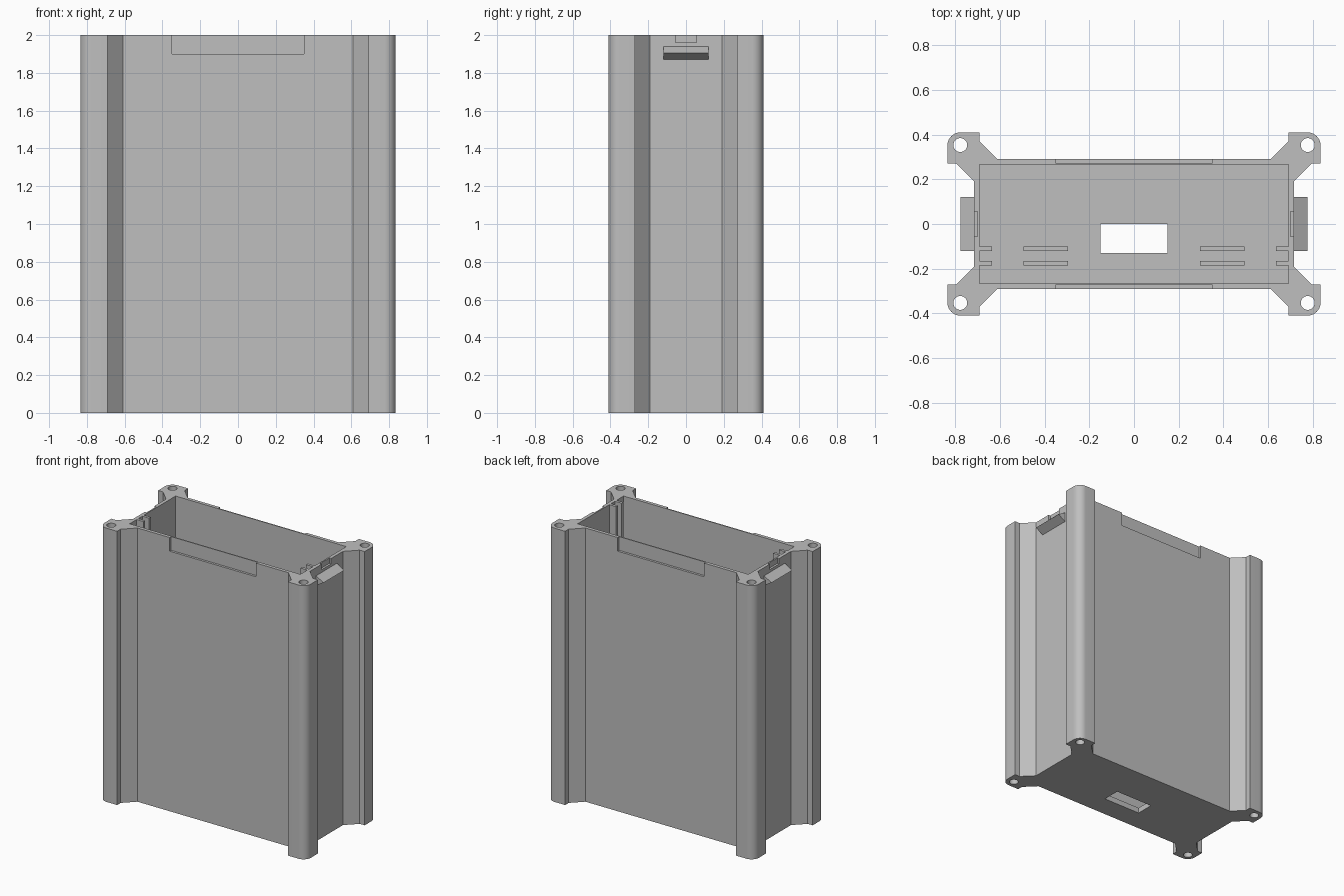
import bpy, bmesh, math

if "Cube" in bpy.data.objects:
    bpy.data.objects.remove(bpy.data.objects["Cube"], do_unlink=True)

mat = bpy.data.materials.new("light grey plastic")
mat.use_nodes = True
GREY = (0.52, 0.52, 0.52, 1)
mat.diffuse_color = GREY
mat.node_tree.nodes["Principled BSDF"].inputs["Base Color"].default_value = GREY


def prism(name, pts, z0, z1):
    """Upright prism from an outline in x and y."""
    bm = bmesh.new()
    face = bm.faces.new([bm.verts.new((x, y, z0)) for x, y in pts])
    ext = bmesh.ops.extrude_face_region(bm, geom=[face])
    for v in ext["geom"]:
        if isinstance(v, bmesh.types.BMVert):
            v.co.z = z1
    bmesh.ops.recalc_face_normals(bm, faces=bm.faces)
    mesh = bpy.data.meshes.new(name)
    bm.to_mesh(mesh)
    bm.free()
    mesh.materials.append(mat)
    ob = bpy.data.objects.new(name, mesh)
    bpy.context.collection.objects.link(ob)
    return ob


def box(name, x0, x1, y0, y1, z0, z1):
    return prism(name, [(x0, y0), (x1, y0), (x1, y1), (x0, y1)], z0, z1)


def arc(cx, cy, r, a0, a1, n):
    return [(cx + r * math.cos(a0 + (a1 - a0) * i / n),
             cy + r * math.sin(a0 + (a1 - a0) * i / n)) for i in range(n + 1)]


def mirror4(quarter):
    """Closed outline from the +x +y quarter, listed counter-clockwise."""
    half = quarter + [(-x, y) for x, y in reversed(quarter)]
    return half + [(-x, -y) for x, y in half]


# Case outline with four corner screw columns
quarter = [(0.715, 0.19), (0.795, 0.27), (0.835, 0.27)]
quarter += arc(0.775, 0.35, 0.06, 0, math.pi / 2, 10)
quarter += [(0.69, 0.41), (0.69, 0.37), (0.61, 0.29)]
case = prism("case_body", mirror4(quarter), 0, 2)

cutters = []

# Cavity outline, leaving two pairs of board guide ribs on the end walls
IN_X, IN_Y, RIB_X = 0.69, 0.265, 0.635
RIBS = [(-0.185, -0.165), (-0.12, -0.10)]
side = [(IN_X, -IN_Y)]
for a, b in RIBS:
    side += [(IN_X, a), (RIB_X, a), (RIB_X, b), (IN_X, b)]
side.append((IN_X, IN_Y))
cutters.append(prism("cavity_cutter", side + [(-x, y) for x, y in reversed(side)], 0.04, 2.2))

# Floor window
cutters.append(box("window_cutter", -0.15, 0.15, -0.13, 0, -0.1, 0.1))

for s in (-1, 1):
    # Shallow lid recesses on the long walls and notches on the end walls
    y = sorted((s * 0.273, s * 0.34))
    cutters.append(box("lid_recess_cutter", -0.35, 0.35, *y, 1.9, 2.2))
    x = sorted((s * 0.70, s * 0.76))
    cutters.append(box("end_notch_cutter", *x, -0.055, 0.055, 1.96, 2.2))
    # Screw holes
    for t in (-1, 1):
        cutters.append(prism("screw_hole_cutter",
                             arc(s * 0.777, t * 0.353, 0.031, 0, math.tau, 32)[:-1], -0.1, 2.2))

for c in cutters:
    mod = case.modifiers.new(c.name, "BOOLEAN")
    mod.operation = "DIFFERENCE"
    mod.solver = "EXACT"
    mod.object = c

# Bake the cuts, then drop the cutters
dg = bpy.context.evaluated_depsgraph_get()
baked = bpy.data.meshes.new_from_object(case.evaluated_get(dg))
case.modifiers.clear()
case.data = baked
for c in cutters:
    bpy.data.objects.remove(c, do_unlink=True)

# Rounded column corners and holes shade smooth
bpy.ops.object.select_all(action="DESELECT")
case.select_set(True)
bpy.context.view_layer.objects.active = case
bpy.ops.object.shade_smooth_by_angle(angle=math.radians(30))

for s, label in ((1, "left"), (-1, "right")):
    # Wedge-shaped snap catch on each end wall
    catch = prism("snap_catch_" + label, [(0.705, 1.87), (0.715, 1.87), (0.775, 1.905),
                                          (0.715, 1.94), (0.705, 1.94)], -0.12, 0.12)
    for v in catch.data.vertices:
        x, z, y = v.co
        v.co = (s * x, y, z)
    if s > 0:
        catch.data.flip_normals()
    # Short board guides standing on the floor
    for i, (a, b) in enumerate(RIBS):
        x = sorted((s * 0.295, s * 0.495))
        box(f"floor_guide_{label}_{i + 1}", *x, a, b, 0.03, 0.16)
